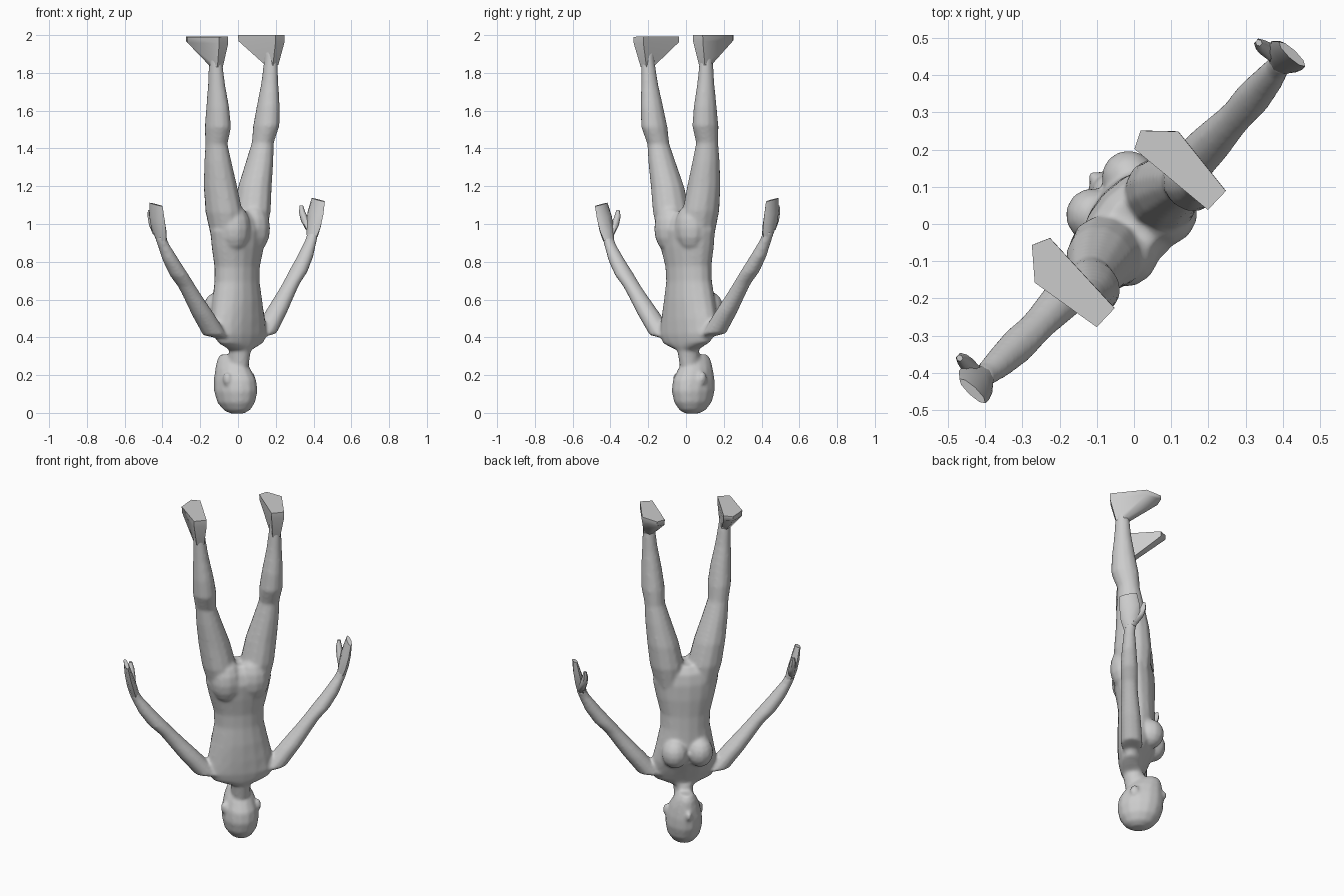
import bpy, bmesh, math
from mathutils import Matrix, Vector

# Body frame: x = sideways, y = the way the figure faces; then leaned slightly and turned about z
LEAN = Matrix(((1, 0, -0.02, 0.022), (0, 1, 0, 0), (0.02, 0, 1, -0.004), (0, 0, 0, 1)))
PLACE = Matrix.Rotation(math.radians(46.5), 4, 'Z') @ LEAN


def finish(bm, name, angle=40):
    bmesh.ops.recalc_face_normals(bm, faces=bm.faces)
    mesh = bpy.data.meshes.new(name)
    bm.to_mesh(mesh)
    bm.free()
    obj = bpy.data.objects.new(name, mesh)
    bpy.context.collection.objects.link(obj)
    bpy.ops.object.select_all(action='DESELECT')
    obj.select_set(True)
    bpy.context.view_layer.objects.active = obj
    bpy.ops.object.shade_smooth_by_angle(angle=math.radians(angle))
    return obj


def skin_rings(name, rings, side=1, angle=40):
    bm = bmesh.new()
    loops = [[bm.verts.new(PLACE @ Vector((side * x, y, z))) for x, y, z in r] for r in rings]
    n = len(loops[0])
    for a, b in zip(loops, loops[1:]):
        for i in range(n):
            j = (i + 1) % n
            bm.faces.new((a[i], a[j], b[j], b[i]))
    bm.faces.new(loops[0])
    bm.faces.new(loops[-1])
    return finish(bm, name, angle)


def limb(name, sections, side=1, n=12, angle=50, slant=0):
    """Loft of horizontal ellipses given as (x, y, z, radius x, radius y)."""
    rings = []
    for x, y, z, rx, ry in sections:
        turn = [(math.cos(2 * math.pi * i / n), math.sin(2 * math.pi * i / n)) for i in range(n)]
        rings.append([(x + rx * c, y + ry * s, z + slant * ry * s) for c, s in turn])
    return skin_rings(name, rings, side, angle)


def blob(name, centre, radii, side=1):
    bm = bmesh.new()
    loc = Vector((side * centre[0], centre[1], centre[2]))
    m = PLACE @ Matrix.Translation(loc) @ Matrix.Diagonal((*radii, 1))
    bmesh.ops.create_uvsphere(bm, u_segments=12, v_segments=8, radius=1, matrix=m)
    return finish(bm, name, 60)


def fuse(parts, name):
    """Join overlapping parts into one continuous soft skin."""
    bpy.ops.object.select_all(action='DESELECT')
    for p in parts:
        p.select_set(True)
    bpy.context.view_layer.objects.active = parts[0]
    bpy.ops.object.join()
    obj = bpy.context.view_layer.objects.active
    obj.name = name
    remesh = obj.modifiers.new("skin", 'REMESH')
    remesh.mode = 'VOXEL'
    remesh.voxel_size = 0.009
    remesh.use_smooth_shade = True
    soft = obj.modifiers.new("soften", 'SMOOTH')
    soft.factor = 0.5
    soft.iterations = 8


body = []

# Torso with neck, upside down: neck low, pelvis high
body.append(limb("torso", [
    (0, 0.015, 0.25, 0.05, 0.06), (0, 0, 0.335, 0.056, 0.06),
    (0, -0.01, 0.355, 0.11, 0.06), (0, -0.01, 0.375, 0.16, 0.066),
    (0, -0.005, 0.42, 0.188, 0.08),
    (0, 0.01, 0.50, 0.18, 0.10), (0, 0.015, 0.60, 0.158, 0.107),
    (0, 0.015, 0.70, 0.138, 0.102), (0, 0.012, 0.78, 0.14, 0.102),
    (0, 0.005, 0.88, 0.165, 0.112), (0, -0.002, 0.97, 0.184, 0.115),
    (0, 0, 1.03, 0.165, 0.10), (0, 0, 1.07, 0.09, 0.07)], n=16))

# Head: crown on the ground, chin up
body.append(limb("head", [
    (0, 0.025, 0.0, 0.03, 0.035), (0, 0.028, 0.018, 0.062, 0.077),
    (0, 0.032, 0.06, 0.09, 0.11), (0, 0.035, 0.12, 0.102, 0.127),
    (0, 0.04, 0.18, 0.097, 0.125), (0, 0.055, 0.24, 0.08, 0.103),
    (0, 0.072, 0.285, 0.058, 0.08), (0, 0.085, 0.314, 0.035, 0.05)], n=14))
body.append(blob("nose", (0, 0.16, 0.205), (0.018, 0.022, 0.028)))
body.append(blob("mouth", (0, 0.14, 0.25), (0.028, 0.016, 0.016)))

for side, word in ((1, "a"), (-1, "b")):
    body.append(blob("ear", (0.094, 0.01, 0.185), (0.018, 0.026, 0.036), side))
    body.append(blob("breast", (0.07, 0.095, 0.56), (0.074, 0.076, 0.085), side))
    body.append(blob("buttock", (0.075, -0.045, 0.98), (0.09, 0.083, 0.13), side))

    # Leg from hip up to ankle
    body.append(limb("leg", [
        (0.09, 0, 0.93, 0.075, 0.09), (0.108, 0, 1.07, 0.094, 0.105),
        (0.132, 0, 1.20, 0.087, 0.094), (0.16, -0.01, 1.33, 0.071, 0.077),
        (0.178, -0.018, 1.43, 0.057, 0.062), (0.186, -0.038, 1.52, 0.065, 0.076),
        (0.194, -0.046, 1.62, 0.058, 0.066), (0.205, -0.05, 1.75, 0.043, 0.048),
        (0.212, -0.052, 1.86, 0.034, 0.039), (0.214, -0.052, 1.92, 0.032, 0.037)], side))

    # Arm from shoulder to wrist
    body.append(limb("arm", [
        (0.12, -0.005, 0.40, 0.02, 0.04), (0.19, 0, 0.42, 0.068, 0.062),
        (0.28, 0, 0.53, 0.064, 0.058), (0.36, 0, 0.63, 0.054, 0.048),
        (0.40, 0, 0.68, 0.05, 0.046), (0.455, 0.002, 0.74, 0.054, 0.05),
        (0.515, 0.005, 0.82, 0.047, 0.043), (0.57, 0.01, 0.91, 0.031, 0.033),
        (0.588, 0.013, 0.95, 0.027, 0.036)], side, n=10))

    # Foot with a flat sole on top
    sole = [(0.182, -0.118), (0.252, -0.118), (0.28, 0.085), (0.212, 0.16), (0.165, 0.138)]
    rim_z = [1.965, 1.965, 1.968, 1.975, 1.97]
    ankle = [(0.192, -0.086), (0.234, -0.086), (0.242, -0.045), (0.216, -0.02), (0.19, -0.035)]
    skin_rings("foot_" + word, [
        [(x, y, 1.84) for x, y in ankle],
        [(x, y, z) for (x, y), z in zip(sole, rim_z)],
        [(x, y, 2.0) for x, y in sole]], side, 60)

    # Mitten hand with a slanted tip, and thumb
    limb("hand_" + word, [
        (0.58, 0.012, 0.93, 0.026, 0.032), (0.594, 0.016, 0.985, 0.027, 0.052),
        (0.610, 0.014, 1.05, 0.022, 0.056), (0.624, 0.006, 1.12, 0.012, 0.048)],
        side, n=8, angle=60, slant=0.2)
    limb("thumb_" + word, [
        (0.588, 0.035, 0.96, 0.022, 0.022), (0.584, 0.066, 1.01, 0.021, 0.024),
        (0.582, 0.085, 1.055, 0.017, 0.018), (0.584, 0.092, 1.09, 0.009, 0.009)], side, n=6, angle=60)

fuse(body, "body")
